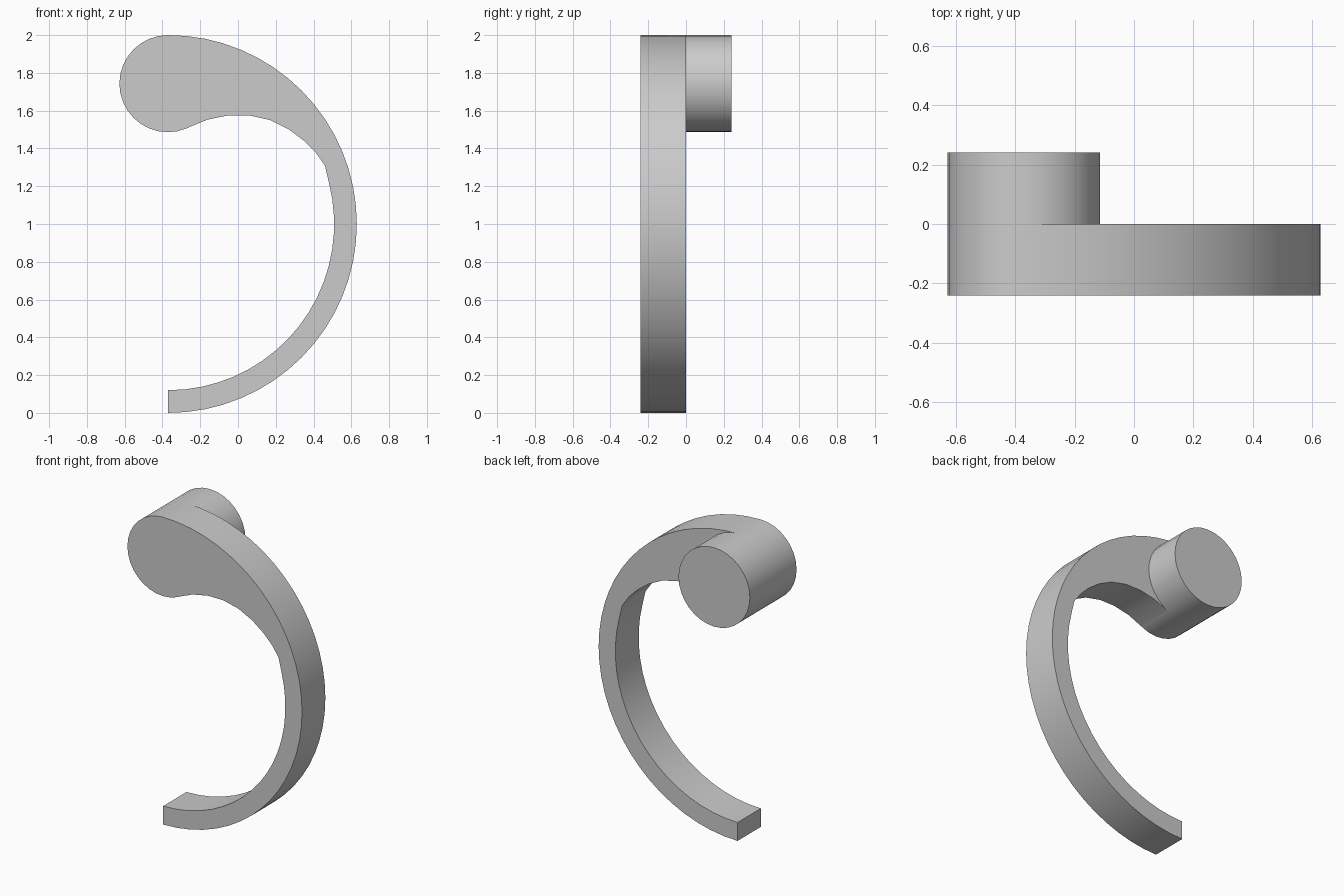
import bpy
import bmesh
from math import sin, cos, pi
from mathutils import Vector

cube = bpy.data.objects.get("Cube")
if cube:
    bpy.data.objects.remove(cube, do_unlink=True)

grey = bpy.data.materials.new("plain grey")
grey.use_nodes = True
colour = (0.6, 0.6, 0.6, 1)
grey.diffuse_color = colour
grey.node_tree.nodes["Principled BSDF"].inputs["Base Color"].default_value = colour

FRONT, MIDDLE, BACK = -0.24, 0.0, 0.24
CX = -0.371


def arc(cx, cz, radius, start, end, steps):
    """Points along an arc in the xz plane, angles in half turns."""
    angles = [pi * (start + (end - start) * i / steps) for i in range(steps + 1)]
    return [(cx + radius * cos(a), cz + radius * sin(a)) for a in angles]


def extrude_profile(name, points, y0, y1):
    bm = bmesh.new()
    face = bm.faces.new([bm.verts.new((x, y0, z)) for x, z in points])
    result = bmesh.ops.extrude_face_region(bm, geom=[face], use_keep_orig=True)
    moved = [v for v in result["geom"] if isinstance(v, bmesh.types.BMVert)]
    bmesh.ops.translate(bm, verts=moved, vec=Vector((0, y1 - y0, 0)))
    bmesh.ops.recalc_face_normals(bm, faces=bm.faces)
    mesh = bpy.data.meshes.new(name)
    bm.to_mesh(mesh)
    bm.free()
    mesh.materials.append(grey)
    obj = bpy.data.objects.new(name, mesh)
    bpy.context.collection.objects.link(obj)
    return obj


# Curved arm: round outer edge, parallel inner edge that flares into the head
outer = arc(CX, 1.0, 1.0, 0.5, -0.5, 32)
inner = arc(CX, 1.0, 0.88, -0.5, 0.08, 18)
flare = [(0.46, 1.31), (0.41, 1.38), (0.35, 1.44), (0.27, 1.50), (0.17, 1.55),
         (0.06, 1.575), (-0.05, 1.575), (-0.16, 1.553), (-0.26, 1.512)]
arm = extrude_profile("curved_hook", outer + inner + flare + [(CX, 1.743)], FRONT, MIDDLE)

# Round head running the full depth, merged into the arm
head = extrude_profile("round_head", arc(CX, 1.743, 0.257, 0, 2, 32)[:-1], FRONT, BACK)
head.hide_render = True
union = arm.modifiers.new("join_head", 'BOOLEAN')
union.operation = 'UNION'
union.solver = 'EXACT'
union.object = head

bpy.ops.object.select_all(action='DESELECT')
arm.select_set(True)
bpy.context.view_layer.objects.active = arm
bpy.ops.object.modifier_apply(modifier=union.name)
bpy.data.objects.remove(head, do_unlink=True)
bpy.ops.object.shade_smooth_by_angle(angle=pi / 6)
